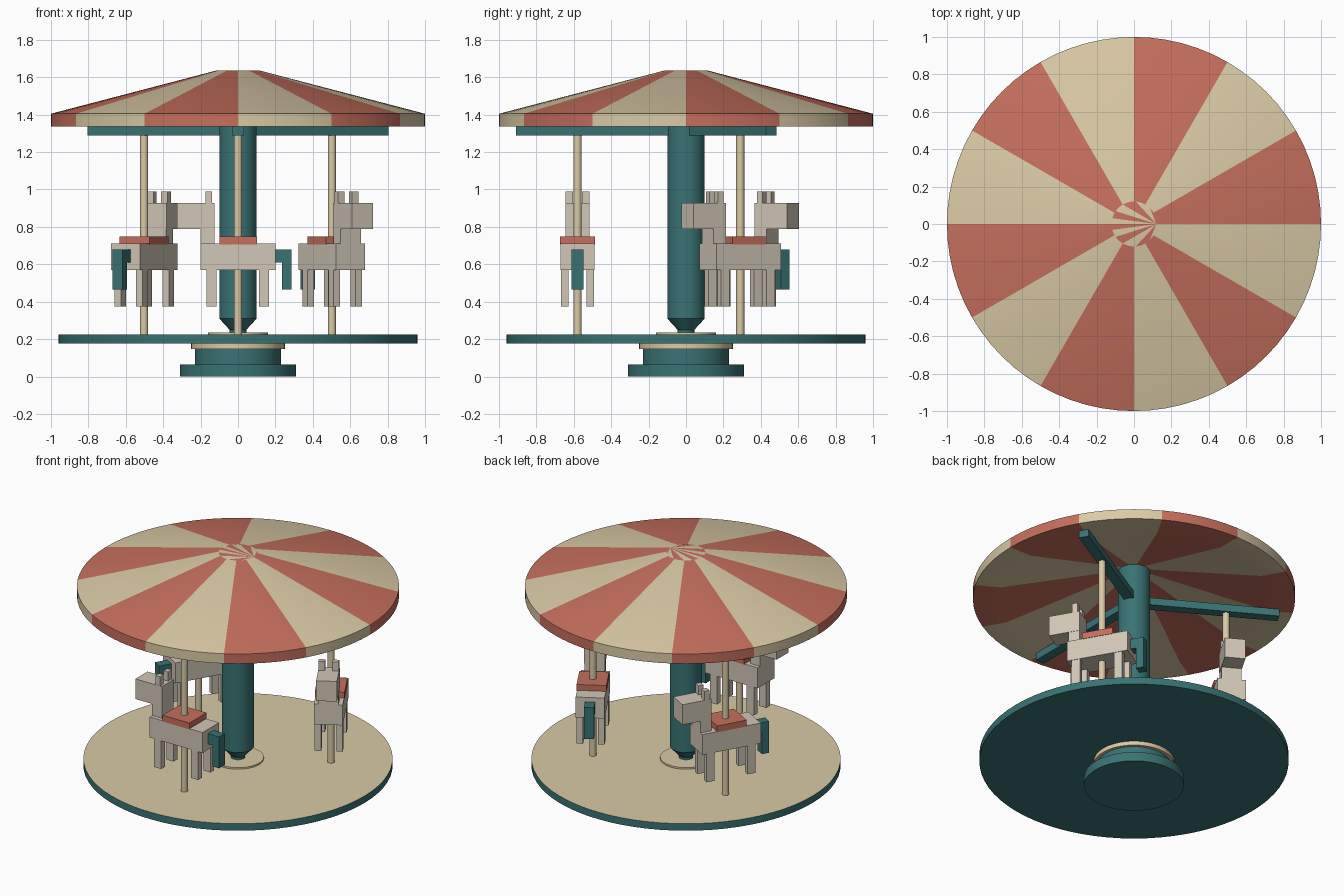
import bpy, bmesh, math
from mathutils import Matrix

if "Cube" in bpy.data.objects:
    bpy.data.objects.remove(bpy.data.objects["Cube"])


def material(name, rgb):
    m = bpy.data.materials.new(name)
    m.diffuse_color = (*rgb, 1)
    m.use_nodes = True
    m.node_tree.nodes["Principled BSDF"].inputs["Base Color"].default_value = m.diffuse_color
    return m


RED = material("red", (0.56, 0.16, 0.11))
CREAM = material("cream", (0.70, 0.59, 0.38))
TEAL = material("teal", (0.042, 0.17, 0.175))
BONE = material("bone", (0.64, 0.57, 0.47))


def finish(name, bm, mats, pick=None, smooth=False):
    bmesh.ops.recalc_face_normals(bm, faces=bm.faces)
    if pick:
        for f in bm.faces:
            f.material_index = pick(f)
    me = bpy.data.meshes.new(name)
    bm.to_mesh(me)
    bm.free()
    for m in mats:
        me.materials.append(m)
    if smooth:
        me.shade_smooth()
        me.set_sharp_from_angle(angle=math.radians(25))
    ob = bpy.data.objects.new(name, me)
    bpy.context.collection.objects.link(ob)
    return ob


def lathe(name, profile, mats, pick=None, n=72, fan=False):
    """Spin (radius, z) points round the z axis and cap both ends."""
    bm = bmesh.new()
    rings = [[bm.verts.new((r * math.cos(math.tau * i / n), r * math.sin(math.tau * i / n), z))
              for i in range(n)] for r, z in profile]
    for a, b in zip(rings, rings[1:]):
        for i in range(n):
            j = (i + 1) % n
            bm.faces.new((a[i], a[j], b[j], b[i]))
    for ring in (rings[0], rings[-1]):
        if fan:
            for i in range(1, n - 1):
                bm.faces.new((ring[0], ring[i], ring[i + 1]))
        else:
            bm.faces.new(ring)
    return finish(name, bm, mats, pick, True)


def boxes(name, spans, mat, turn):
    """Boxes given as (x0, x1, y0, y1, z0, z1), turned round the z axis."""
    bm = bmesh.new()
    for x0, x1, y0, y1, z0, z1 in spans:
        mtx = (Matrix.Translation(((x0 + x1) / 2, (y0 + y1) / 2, (z0 + z1) / 2))
               @ Matrix.Diagonal((x1 - x0, y1 - y0, z1 - z0, 1)))
        bmesh.ops.create_cube(bm, size=1, matrix=mtx)
    ob = finish(name, bm, [mat])
    ob.rotation_euler.z = turn
    return ob


# Stepped base and bearing rings
lathe("base", [(0.31, 0), (0.31, 0.063), (0.23, 0.063), (0.23, 0.15)], [TEAL])
lathe("bearing_ring", [(0.25, 0.148), (0.25, 0.176)], [CREAM])

# Platform with cream floor
lathe("platform", [(0.96, 0.176), (0.96, 0.224)], [TEAL, CREAM],
      lambda f: int(f.normal.z > 0.5))
lathe("floor_ring", [(0.16, 0.222), (0.16, 0.235)], [CREAM])

# Central column with tapered foot
lathe("column", [(0.045, 0.23), (0.045, 0.25), (0.1, 0.31), (0.1, 1.55)], [TEAL], n=48)


# Hollow striped canopy, twelve sectors
def stripe(f):
    c = f.calc_center_median()
    return int((math.atan2(c.y, c.x) % math.tau) / (math.pi / 6)) % 2


lathe("canopy", [(0.08, 1.535), (0.84, 1.338), (1, 1.338), (1, 1.405), (0.12, 1.635)],
      [RED, CREAM], stripe, fan=True)

# Three arms, each with a pole and a horse
Y = -0.58
for k in range(3):
    turn = k * math.tau / 3
    boxes(f"arm_{k}", [(-0.032, 0.032, -0.91, -0.06, 1.29, 1.34)], TEAL, turn)
    pole = lathe(f"ride_pole_{k}", [(0.022, 0.222), (0.022, 1.292)], [CREAM], n=24)
    pole.data.transform(Matrix.Translation((0, Y, 0)))
    pole.rotation_euler.z = turn

    boxes(f"horse_body_{k}", [(-0.2, 0.2, Y - 0.09, Y + 0.09, 0.57, 0.71)], BONE, turn)
    boxes(f"horse_legs_{k}",
          [(x - 0.027, x + 0.027, Y + s * 0.067 - 0.02, Y + s * 0.067 + 0.02, 0.375, 0.575)
           for x in (-0.142, 0.138) for s in (-1, 1)], BONE, turn)
    boxes(f"horse_neck_{k}", [(-0.2, -0.125, Y - 0.063, Y + 0.063, 0.7, 0.8)], BONE, turn)
    boxes(f"horse_head_{k}", [(-0.326, -0.125, Y - 0.065, Y + 0.065, 0.79, 0.928)], BONE, turn)
    boxes(f"horse_ears_{k}",
          [(-0.175, -0.14, Y + s * 0.044 - 0.02, Y + s * 0.044 + 0.02, 0.92, 0.99)
           for s in (-1, 1)], BONE, turn)
    boxes(f"saddle_{k}", [(-0.1, 0.102, Y - 0.093, Y + 0.093, 0.707, 0.75)], RED, turn)
    boxes(f"horse_tail_{k}",
          [(0.195, 0.285, Y - 0.031, Y + 0.031, 0.61, 0.68),
           (0.235, 0.285, Y - 0.031, Y + 0.031, 0.465, 0.61)], TEAL, turn)
